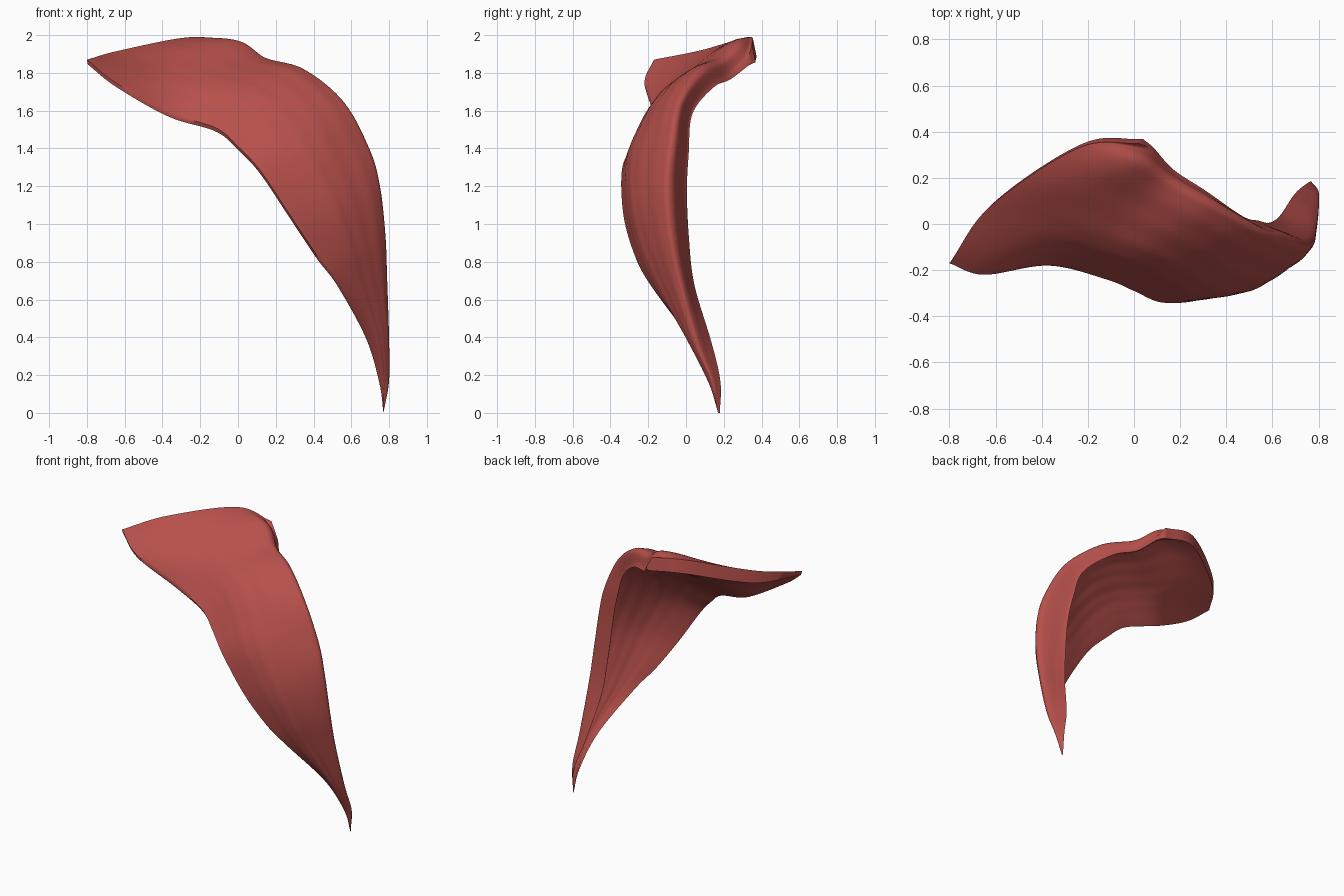
import bpy, bmesh, math
from mathutils import Vector

cube = bpy.data.objects.get("Cube")
if cube:
    bpy.data.objects.remove(cube, do_unlink=True)

# Cross-sections from the narrow tendon up to the broad end, in hundredths:
# inner edge, middle of the front, outer ridge, back of the rolled rim
SECTIONS = [
    ((77, 17, 0), (77, 17, 0), (77, 17, 0), (77, 18, 0)),
    ((75, 13, 16), (77, 12, 16), (80, 14, 17), (76, 18, 17)),
    ((68, 1, 40), (74, 0, 40), (80, 6, 38), (70, 13, 38)),
    ((53, -19, 68), (66, -14, 68), (79, -3, 70), (64, 4, 68)),
    ((42, -27, 83), (60, -23, 90), (78, -8, 95), (61, 1, 93)),
    ((28, -33, 104), (52, -28, 113), (75, -10, 120), (58, 0, 118)),
    ((12, -34, 128), (38, -28, 138), (69, -9, 140), (54, 1, 138)),
    ((0, -29, 141), (25, -21, 158), (55, -5, 165), (47, 3, 159)),
    ((-12, -24, 151), (8, -13, 170), (34, 6, 182), (31, 14, 173)),
    ((-37, -18, 159), (-15, -5, 176), (13, 17, 188), (17, 23, 178)),
    ((-65, -22, 175), (-39, 4, 185), (-2, 26, 197), (8, 32, 187)),
    ((-80, -17, 187), (-62, 8, 192), (-24, 33, 199), (2, 35, 195)),
]
ROWS, COLS = 90, 40


def spline(points, t):
    """Point on a smooth curve through all the points, t from 0 to 1."""
    last = len(points) - 1
    i = min(int(t * last), last - 1)
    f = t * last - i
    b, c = points[i], points[i + 1]
    a = points[i - 1] if i > 0 else b * 2 - c
    d = points[i + 2] if i + 2 <= last else c * 2 - b
    return (b * 2 + (c - a) * f + (a * 2 - b * 5 + c * 4 - d) * f ** 2
            + (b * 3 - a - c * 3 + d) * f ** 3) / 2


def surface(rails, u, v):
    return spline([spline(rail, u) for rail in rails], v)


def hollow(section, i):
    """Back of a section: thin at the edges, with the middle pushed inward."""
    a, c, m, b = section
    t = i / (len(SECTIONS) - 1)
    inward = Vector((-0.3, 0.9, -0.2)).lerp(Vector((0.2, 0.2, -1)), t)
    inward *= 0.085 * min(1, i / 4)
    lip = t ** 12
    return (a + inward * 0.3, c + inward,
            m.lerp((c + b) / 2, 0.35 * (1 - lip)) + inward * (0.7 + 0.4 * lip),
            b + inward * (0.1 + lip))


outer = [[Vector(p) / 100 for p in s] for s in SECTIONS]
inner = [hollow(s, i) for i, s in enumerate(outer)]
front_rails, back_rails = list(zip(*outer)), list(zip(*inner))


def fibre(u, v):
    """Depth of the shallow grooves running along the length."""
    wave = math.sin(v * 38 + 3 * math.sin(u * 5)) * math.sin(v * 17 + u * 6)
    return 0.004 * wave * math.sin(math.pi * u) * math.sin(math.pi * v)


# Front and back skins
bm = bmesh.new()
front, back = [], []
for r in range(ROWS + 1):
    u = r / ROWS
    front_row, back_row = [], []
    for c in range(COLS + 1):
        v = c / COLS
        p, q = surface(front_rails, u, v), surface(back_rails, u, v)
        groove = (p - q).normalized() * fibre(u, v)
        front_row.append(bm.verts.new(p + groove))
        back_row.append(bm.verts.new(q + groove))
    front.append(front_row)
    back.append(back_row)


def bridge(first, second):
    """Quads between two equal rows of points."""
    for k in range(len(first) - 1):
        bm.faces.new((first[k], first[k + 1], second[k + 1], second[k]))


for skin in (front, back):
    for low, high in zip(skin, skin[1:]):
        bridge(low, high)

# Side edges and the blunt end
for side in (0, COLS):
    bridge([row[side] for row in front], [row[side] for row in back])
bridge(front[ROWS], back[ROWS])
bmesh.ops.remove_doubles(bm, verts=bm.verts, dist=0.0005)
bmesh.ops.recalc_face_normals(bm, faces=bm.faces)

mesh = bpy.data.meshes.new("muscle_sheet")
bm.to_mesh(mesh)
bm.free()
muscle = bpy.data.objects.new("muscle_sheet", mesh)
bpy.context.collection.objects.link(muscle)

# Muscle colour
red = bpy.data.materials.new("muscle_red")
red.use_nodes = True
colour = (0.47, 0.08, 0.07, 1)
red.diffuse_color = colour
red.node_tree.nodes["Principled BSDF"].inputs["Base Color"].default_value = colour
mesh.materials.append(red)

bpy.ops.object.select_all(action="DESELECT")
muscle.select_set(True)
bpy.context.view_layer.objects.active = muscle
bpy.ops.object.shade_smooth_by_angle(angle=math.radians(60))
